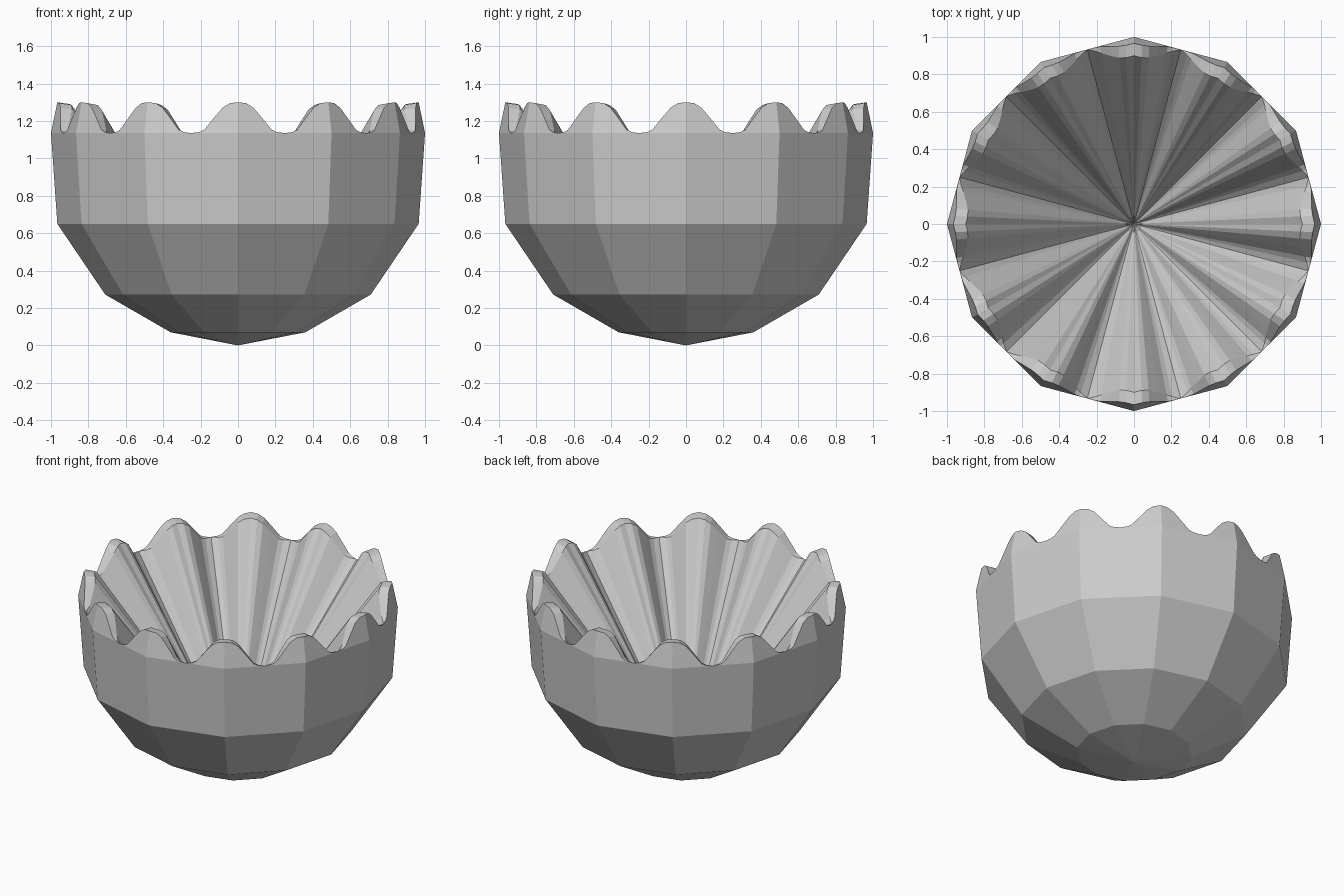
import bpy, bmesh, math

cube = bpy.data.objects.get("Cube")
if cube:
    bpy.data.objects.remove(cube, do_unlink=True)

grey = bpy.data.materials.new("light grey")
grey.use_nodes = True
colour = (0.6, 0.6, 0.6, 1)
grey.diffuse_color = colour
grey.node_tree.nodes["Principled BSDF"].inputs["Base Color"].default_value = colour

SIDES = 12
STEP = math.tau / SIDES
EDGE_Z, PEAK_Z = 1.135, 1.3

# One scallop: (angle from its peak in degrees, height 0..1, rim thickness)
half = [(2.6, 0.97, 0.066), (5, 0.82, 0.062), (8, 0.46, 0.05),
        (10.8, 0.11, 0.035), (12.5, 0.03, 0.02)]
scallop = [(-a, h, t) for a, h, t in reversed(half)]
scallop += [(0, 1, 0.066)] + half + [(15, 0, 0)]


def on_polygon(radius, angle):
    """Distance to a flat-sided outline that has a corner at angle zero."""
    local = (angle % STEP) - STEP / 2
    return radius * math.cos(STEP / 2) / math.cos(local)


def point(bm, radius, angle, z):
    return bm.verts.new((radius * math.cos(angle), radius * math.sin(angle), z))


bm = bmesh.new()
samples = [(i * STEP + math.radians(a), h, t)
           for i in range(SIDES) for a, h, t in scallop]

# Flat-sided outside, from the belly up to the base of the scallops
rings = [[point(bm, on_polygon(r, a), a, z) for a, h, t in samples]
         for r, z in ((0.36, 0.07), (0.71, 0.272), (0.966, 0.65), (1.0, EDGE_Z))]

# Scalloped rim: outer lip leaning inwards, then a thin top
outer, inner = [], []
for a, h, t in samples:
    z = EDGE_Z + h * (PEAK_Z - EDGE_Z)
    r = on_polygon(1 - 0.034 * h, a)
    outer.append(point(bm, r, a, z))
    inner.append(point(bm, r - t, a, z - 0.15 * t))
rings += [outer, inner]

for low, high in zip(rings, rings[1:]):
    for i in range(len(samples)):
        j = (i + 1) % len(samples)
        bm.faces.new((low[i], low[j], high[j], high[i]))

# Pointed bottom outside and fluted cone inside
bottom = bm.verts.new((0, 0, 0))
pit = bm.verts.new((0, 0, 0.02))
for i in range(len(samples)):
    j = (i + 1) % len(samples)
    bm.faces.new((bottom, rings[0][j], rings[0][i]))
    bm.faces.new((pit, inner[i], inner[j]))

bmesh.ops.remove_doubles(bm, verts=bm.verts, dist=0.0005)
bmesh.ops.dissolve_degenerate(bm, edges=bm.edges, dist=0.0005)

# Merge the strips of each flat outside panel
panels = [e for e in bm.edges if max(v.co.z for v in e.verts) < EDGE_Z + 0.001
          and pit not in e.verts]
bmesh.ops.dissolve_limit(bm, angle_limit=math.radians(0.5),
                         verts=list({v for e in panels for v in e.verts}), edges=panels)
bmesh.ops.recalc_face_normals(bm, faces=bm.faces)

mesh = bpy.data.meshes.new("scalloped_bowl")
bm.to_mesh(mesh)
bm.free()
mesh.materials.append(grey)
bowl = bpy.data.objects.new("scalloped_bowl", mesh)
bpy.context.collection.objects.link(bowl)
